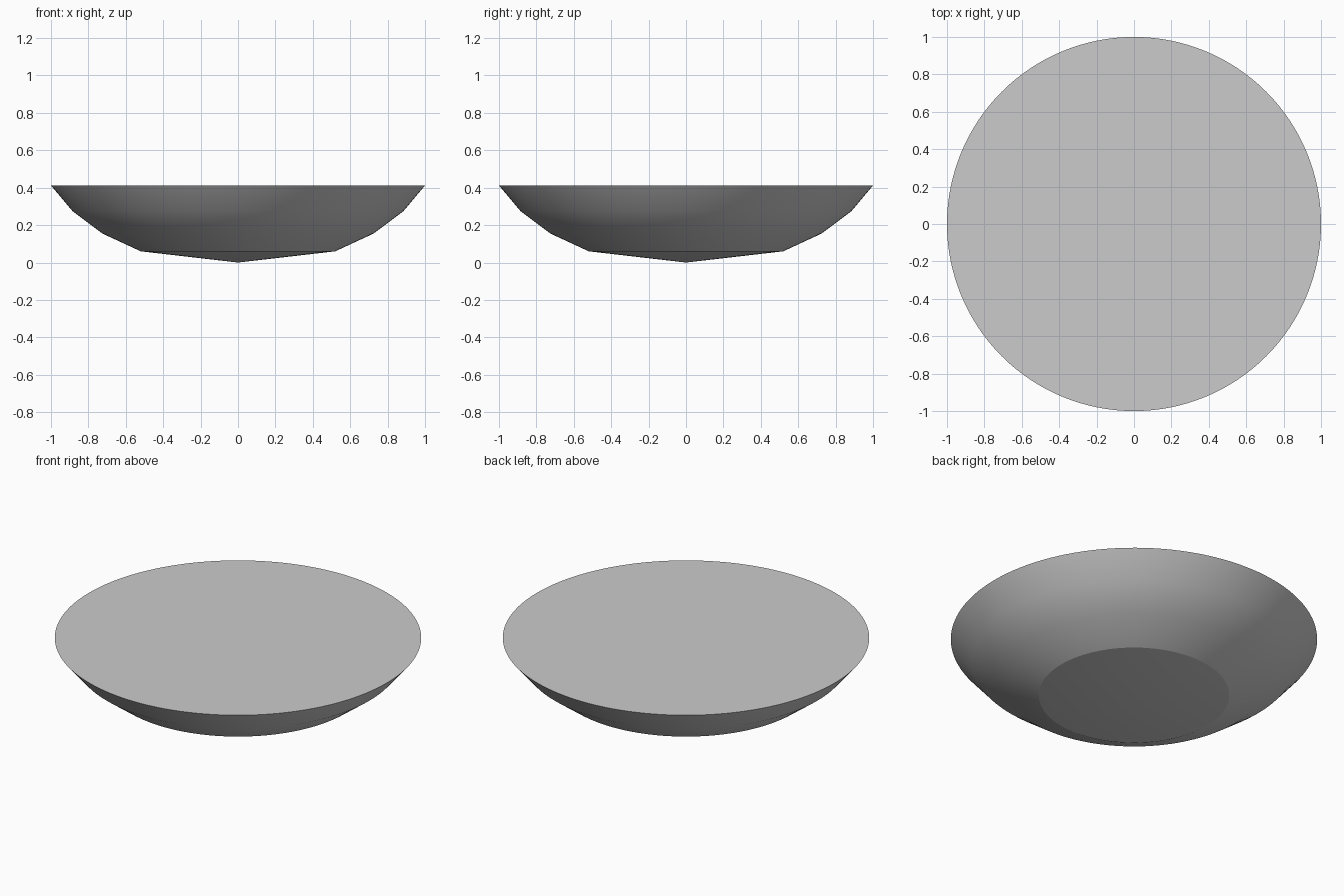
import bpy, bmesh, math

cube = bpy.data.objects.get("Cube")
if cube:
    bpy.data.objects.remove(cube, do_unlink=True)

SEGMENTS = 128
# Outer profile rings (radius, height), from the shallow base to the rim
PROFILE = [(0.52, 0.06), (0.725, 0.155), (0.885, 0.275), (1.0, 0.412)]

grey = bpy.data.materials.new("plain grey")
grey.use_nodes = True
colour = (0.6, 0.6, 0.6, 1)
grey.diffuse_color = colour
grey.node_tree.nodes["Principled BSDF"].inputs["Base Color"].default_value = colour

bm = bmesh.new()
rings = []
for radius, height in PROFILE:
    angles = [2 * math.pi * i / SEGMENTS for i in range(SEGMENTS)]
    rings.append([bm.verts.new((radius * math.cos(a), radius * math.sin(a), height))
                  for a in angles])
tip = bm.verts.new((0, 0, 0))

# Pointed base, curved wall and flat closed top
for i in range(SEGMENTS):
    j = (i + 1) % SEGMENTS
    bm.faces.new((tip, rings[0][j], rings[0][i]))
    for low, high in zip(rings, rings[1:]):
        bm.faces.new((low[i], low[j], high[j], high[i]))
bm.faces.new(rings[-1])
bmesh.ops.recalc_face_normals(bm, faces=bm.faces[:])

mesh = bpy.data.meshes.new("shallow_dish")
bm.to_mesh(mesh)
bm.free()
mesh.materials.append(grey)
dish = bpy.data.objects.new("shallow_dish", mesh)
bpy.context.collection.objects.link(dish)

# Smooth wall, with crisp edges at the base ring and the rim
bpy.ops.object.select_all(action='DESELECT')
dish.select_set(True)
bpy.context.view_layer.objects.active = dish
bpy.ops.object.shade_smooth_by_angle(angle=math.radians(16))
